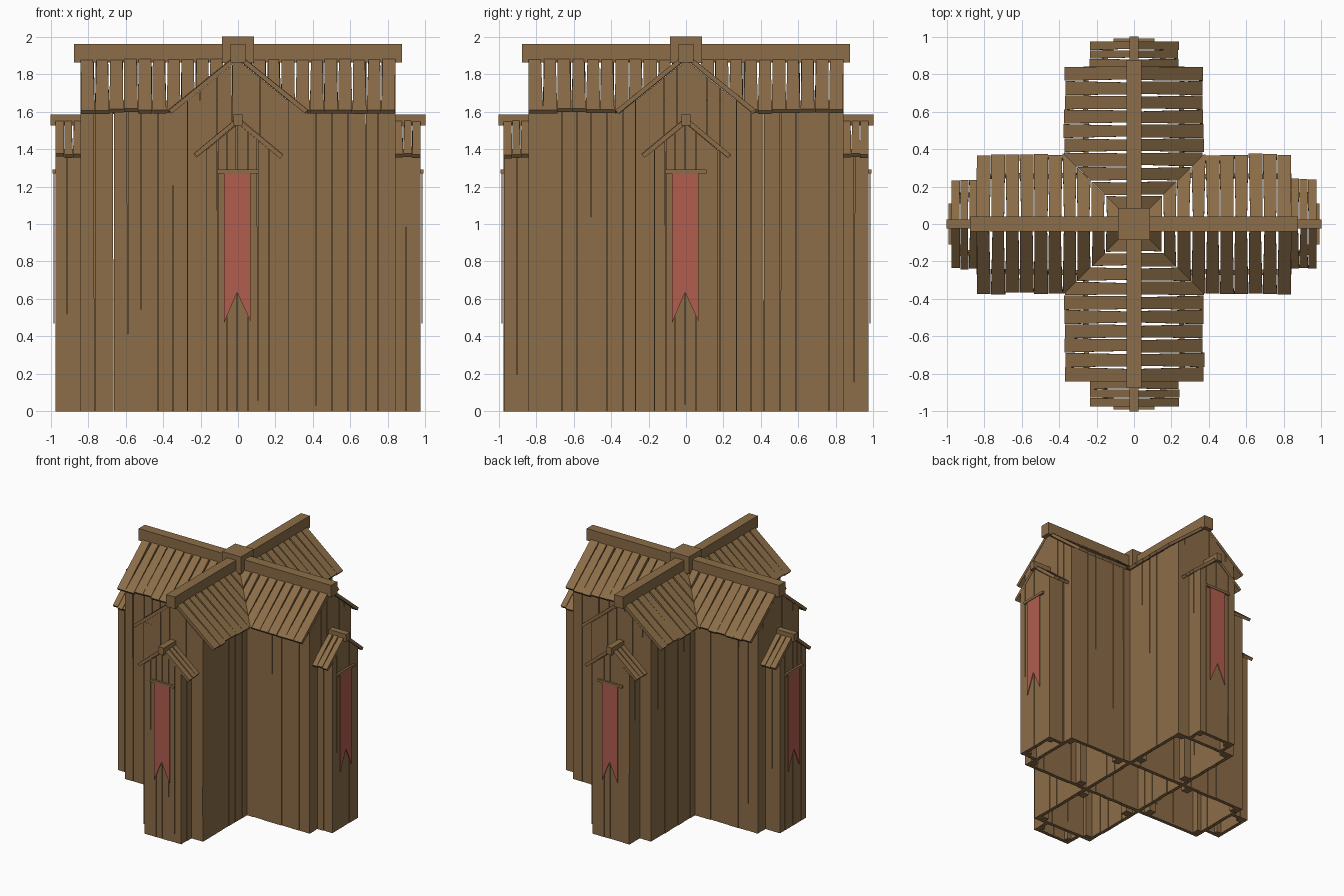
import bpy, bmesh, math, random
from mathutils import Matrix, Vector

if "Cube" in bpy.data.objects:
    bpy.data.objects.remove(bpy.data.objects["Cube"])

random.seed(4)
rnd = random.uniform


def material(name, rgb):
    m = bpy.data.materials.new(name)
    m.diffuse_color = (*rgb, 1)
    m.use_nodes = True
    m.node_tree.nodes["Principled BSDF"].inputs["Base Color"].default_value = m.diffuse_color
    return m


WOOD = material("brown wood", (0.262, 0.153, 0.065))
CLOTH = material("red cloth", (0.434, 0.109, 0.076))
parts = {}
turn = Matrix()


def slab(part, pts, off):
    """Extrude a flat polygon by an offset, turned to the current arm."""
    bm = parts.setdefault(part, bmesh.new())
    a = [bm.verts.new(turn @ Vector(p)) for p in pts]
    b = [bm.verts.new(turn @ (Vector(p) + Vector(off))) for p in pts]
    n = len(a)
    bm.faces.new(a)
    bm.faces.new(b[::-1])
    for i in range(n):
        j = (i + 1) % n
        bm.faces.new((a[j], a[i], b[i], b[j]))


def box(part, x0, x1, y0, y1, z0, z1):
    slab(part, [(x0, y0, z0), (x1, y0, z0), (x1, y1, z0), (x0, y1, z0)], (0, 0, z1 - z0))


def splits(a, b, n):
    """Uneven plank edges between a and b."""
    w = (b - a) / n
    return [a] + [a + w * (i + rnd(-.15, .15)) for i in range(1, n)] + [b]


def clip_valley(pts):
    """Keep the part of an (x, y) outline where x + y <= 0."""
    out = []
    for i, p in enumerate(pts):
        q = pts[(i + 1) % len(pts)]
        fp, fq = p[0] + p[1], q[0] + q[1]
        if fp <= 0:
            out.append(p)
        if (fp < 0 < fq) or (fq < 0 < fp):
            t = fp / (fp - fq)
            out.append((p[0] + t * (q[0] - p[0]), p[1] + t * (q[1] - p[1])))
    return out


def side_wall(part, x, y0, y1, n, top):
    for s in (-1, 1):
        e = splits(y0, y1, n)
        for a, b in zip(e, e[1:]):
            xo = s * (x + rnd(-.003, .003))
            g = rnd(0, .007) if b != y1 else 0
            h = rnd(0, .003) if b != y1 else 0
            slab(part, [(xo, a, 0), (xo, b - h, 0), (xo, b - g, top), (xo, a, top)],
                 (-s * .028, 0, 0))


def end_wall(part, edges, y, apex, slope):
    for a, b in zip(edges, edges[1:]):
        g, h = rnd(.001, .006), rnd(.0, .003)
        yo = y + rnd(0, .004)
        top = [(b - g, yo, apex - slope * abs(b - g))]
        if a < 0 < b - g:
            top.append((0, yo, apex))
        top.append((a, yo, apex - slope * abs(a)))
        slab(part, [(a, yo, 0), (b - h, yo, 0)] + top, (0, .028, 0))


def roof(part, y0, y1, n, eave, apex, slope, gap):
    w = (y1 - y0) / n
    k = math.hypot(1, slope)
    for s in (-1, 1):
        for i in range(n):
            a, b = y0 + i * w, y0 + (i + 1) * w
            l, r = rnd(.2, 1) * gap, rnd(.2, 1) * gap
            if i == 0:
                l = 0
            if i == n - 1:
                r = 0
            e = eave + rnd(-.006, .006)
            pts = clip_valley([(0.01, a + l), (e, a + rnd(0, .002)),
                               (e, b - rnd(0, .002)), (0.01, b - r)])
            if len(pts) > 2:
                dz = rnd(-.003, .003)
                slab(part, [(s * x, y, apex - slope * x + dz) for x, y in pts],
                     (-s * .024 * slope / k, 0, -.024 / k))


# four identical arms around the centre
for arm in range(4):
    turn = Matrix.Rotation(arm * math.pi / 2, 4, 'Z')
    # main arm walls, corner posts and gable
    side_wall("main_side_walls", .27, -.84, 0, 10, 1.66)
    end_wall("main_gable_walls", splits(-.27, .27, 7), -.842, 1.875, .81)
    for s in (-1, 1):
        for y in (-.81, -.34):
            x = s * .215
            box("corner_posts", x - .03, x + .03, y - .03, y + .03, 0.001, 1.66)
    roof("main_roof_planks", -.84, 0, 11, .37, 1.91, .81, .011)
    box("ridge_beams", -.04, .04, -.875, 0, 1.862, 1.96)
    # porch at the end of the arm
    side_wall("porch_side_walls", .167, -.972, -.84, 2, 1.40)
    end_wall("porch_gable_walls", [-.167, -.107, -.06, -.005, .055, .107, .167], -.975, 1.535, .83)
    roof("porch_roof_planks", -.975, -.835, 3, .238, 1.57, .83, .008)
    box("porch_ridge_beams", -.025, .025, -1, -.84, 1.525, 1.585)
    for s in (-1, 1):
        x = s * .13
        box("porch_posts", x - .02, x + .02, -.947, -.907, 0.001, 1.39)
    # hanging banner with a swallow-tail end
    box("banner_rails", -.11, .11, -.99, -.97, 1.27, 1.29)
    slab("banners", [(-.075, -.985, 1.27), (-.075, -.985, .47), (-.005, -.985, .635),
                     (.067, -.985, .48), (.067, -.985, 1.27)], (0, .006, 0))

# cap where the ridges cross
turn = Matrix()
box("ridge_cap", -.085, .085, -.085, .085, 1.86, 2.0)

for name, bm in parts.items():
    bmesh.ops.recalc_face_normals(bm, faces=bm.faces)
    me = bpy.data.meshes.new(name)
    bm.to_mesh(me)
    bm.free()
    me.materials.append(CLOTH if name == "banners" else WOOD)
    bpy.context.collection.objects.link(bpy.data.objects.new(name, me))
